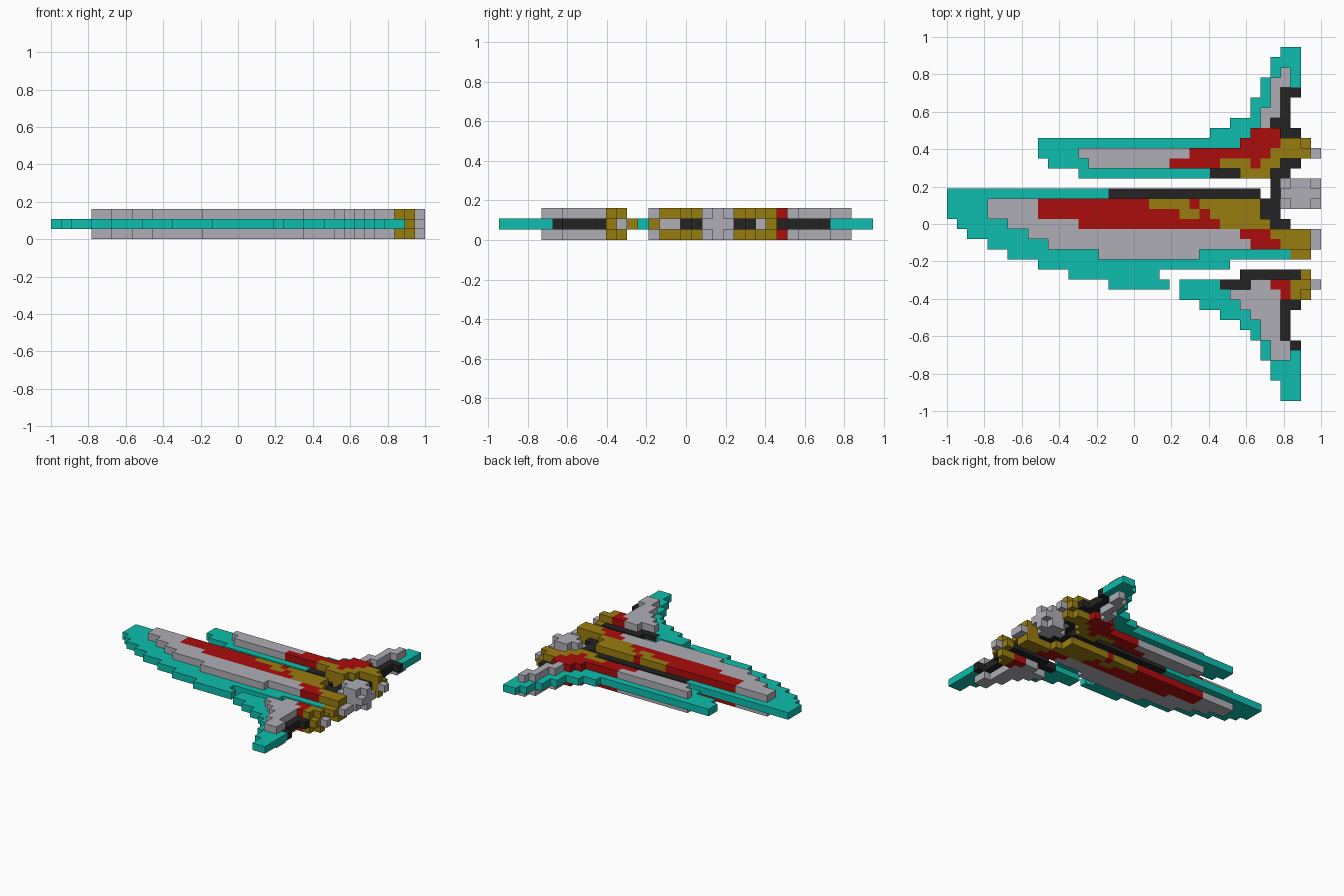
import bpy, bmesh, math
from mathutils import Vector

cube = bpy.data.objects.get("Cube")
if cube:
    bpy.data.objects.remove(cube, do_unlink=True)

COLS, ROWS = 37, 35
S = 2 / COLS                      # size of one block
THICK, THIN = (0, 1, 2), (1,)     # full height, or middle layer only

COLOURS = {
    "teal": (0.004, 0.515, 0.417), "grey": (0.43, 0.42, 0.465),
    "red": (0.41, 0.004, 0.004), "gold": (0.318, 0.205, 0.005),
    "black": (0.017, 0.017, 0.017),
}


def make_material(name, rgb):
    mat = bpy.data.materials.new(name)
    mat.use_nodes = True
    mat.diffuse_color = (*rgb, 1)
    mat.node_tree.nodes["Principled BSDF"].inputs["Base Color"].default_value = (*rgb, 1)
    return mat


MATERIALS = {n: make_material(n, c) for n, c in COLOURS.items()}
solid = {}        # block -> part name
part_colour = {}  # part name -> colour


def edge(profile, row):
    """Column of an edge at a row: constant, or stepped along (row, column) points."""
    if isinstance(profile, int):
        return profile
    if row <= profile[0][0]:
        return math.floor(profile[0][1])
    for (r0, c0), (r1, c1) in zip(profile, profile[1:]):
        if row <= r1:
            return math.floor(c0 + (c1 - c0) * (row - r0) / (r1 - r0))
    return math.floor(profile[-1][1])


def lay(name, colour, layers, first, last, left, right):
    """Fill rows first..last (counted from the back) between two edges; later parts replace earlier."""
    part_colour[name] = colour
    for row in range(first, last + 1):
        for col in range(edge(left, row), edge(right, row) + 1):
            for k in layers:
                solid[col, ROWS - 1 - row, k] = name


def build(name):
    """Outer skin of a part: only block sides that touch no other block."""
    bm = bmesh.new()
    for cell in [c for c, owner in solid.items() if owner == name]:
        for axis in range(3):
            for side in (-1, 1):
                near = list(cell)
                near[axis] += side
                if tuple(near) in solid:
                    continue
                u, v = (axis + 1) % 3, (axis + 2) % 3
                verts = []
                for du, dv in [(0, 0), (1, 0), (1, 1), (0, 1)][::side]:
                    p = Vector(cell)
                    p[axis] += side > 0
                    p[u] += du
                    p[v] += dv
                    verts.append(bm.verts.new(((p.x - COLS / 2) * S, (p.y - ROWS / 2) * S, p.z * S)))
                bm.faces.new(verts)
    bmesh.ops.remove_doubles(bm, verts=bm.verts, dist=S * 0.01)
    # join flat neighbouring squares
    bmesh.ops.dissolve_limit(bm, angle_limit=0.01, verts=bm.verts, edges=bm.edges)
    mesh = bpy.data.meshes.new(name)
    bm.to_mesh(mesh)
    bm.free()
    mesh.materials.append(MATERIALS[part_colour[name]])
    bpy.context.collection.objects.link(bpy.data.objects.new(name, mesh))


# thin teal edges of the rear wing, hull and front wing
lay("rear_wing_edge", "teal", THIN, 0, 12,
    [(0, 33), (6, 30), (8, 26), (9, 9), (10, 9), (11, 10), (12, 13)],
    [(4, 34), (5, 31), (8, 30), (12, 28)])
lay("hull_edge", "teal", THIN, 14, 23,
    [(16, 0), (18, 2), (20, 6), (22, 12), (23, 16)],
    [(19, 28), (20, 33), (21, 27), (22, 20), (23, 21)])
lay("front_wing_edge", "teal", THIN, 23, 34,
    [(24, 23), (27, 29), (29, 31), (33, 33)],
    [(24, 27), (27, 30), (29, 31), (30, 34)])

# black trim behind the fins and around the thruster
lay("rear_fin_trim", "black", THIN, 4, 8, 32, [(4, 34), (5, 33), (7, 33), (8, 34)])
lay("front_fin_trim", "black", THIN, 25, 29, 33, [(25, 34), (26, 33), (28, 33), (29, 34)])
lay("thruster_mount", "black", THIN, 11, 17,
    [(11, 33), (14, 32), (15, 31)], [(11, 34), (13, 32), (16, 32), (17, 33)])
lay("rear_wing_beam", "black", THIN, 12, 12, 26, 28)
lay("hull_beam", "black", THIN, 14, 14, 16, 30)
lay("front_wing_beam", "black", THIN, 22, 23, [(22, 29), (23, 27)], [(22, 34), (23, 29)])

# rear fin and pod
lay("rear_fin", "grey", THICK, 2, 7, [(2, 33), (5, 32), (6, 31)], [(3, 33), (7, 31.9)])
lay("rear_pod_nose", "grey", THICK, 10, 11, [(10, 13), (11, 14)], 23)
lay("rear_pod_body", "red", THICK, 8, 11, [(8, 30), (9, 29), (10, 24), (11, 22)], 32)
lay("rear_pod_engine", "gold", THICK, 9, 12,
    [(9, 33), (10, 32), (11, 27), (12, 29)], [(9, 34), (10, 35), (11, 32), (12, 31)])
lay("rear_pod_body", "red", THICK, 11, 11, 30, 30)

# main hull, with red blocks set into the engine
lay("hull_plating", "grey", THICK, 15, 20,
    [(15, 4), (16, 4), (19, 10), (20, 15)], [(19, 29), (20, 24)])
lay("hull_stripe", "red", THICK, 15, 19,
    [(16, 9), (17, 13), (18, 29), (19, 30)], [(17, 26), (18, 31), (19, 32)])
lay("hull_engine", "gold", THICK, 15, 19,
    [(15, 20), (16, 23), (17, 27), (18, 32), (19, 33)], [(16, 30), (17, 31), (18, 35)])
for row in (15, 16):
    lay("hull_stripe", "red", THICK, row, row, row + 9, row + 9)

# front fin and pod
lay("front_fin", "grey", THICK, 23, 30,
    [(23, 30), (24, 28), (27, 31), (29, 32)], [(23, 31), (24, 32), (28, 32), (29, 33)])
lay("front_pod_body", "red", THICK, 23, 24, [(23, 32), (24, 33)], 33)
lay("front_pod_engine", "gold", THICK, 23, 24, 34, [(23, 35), (24, 34)])

# main thruster: thin rim, tall core and cross bar
lay("thruster_rim", "grey", THIN, 13, 15, 33, 36)
lay("thruster_core", "grey", THICK, 13, 15, 34, 35)
lay("thruster_core", "grey", THICK, 14, 14, 33, 36)

# thin engine rims and exhausts
for row in (9, 22, 24):
    lay("engine_rims", "gold", THIN, row, row, 35, 35)
lay("hull_engine_rim", "gold", THIN, 20, 20, 34, 35)
for row in (10, 18, 19, 23):
    lay("exhausts", "grey", THIN, row, row, 36, 36)

for part in part_colour:
    build(part)
